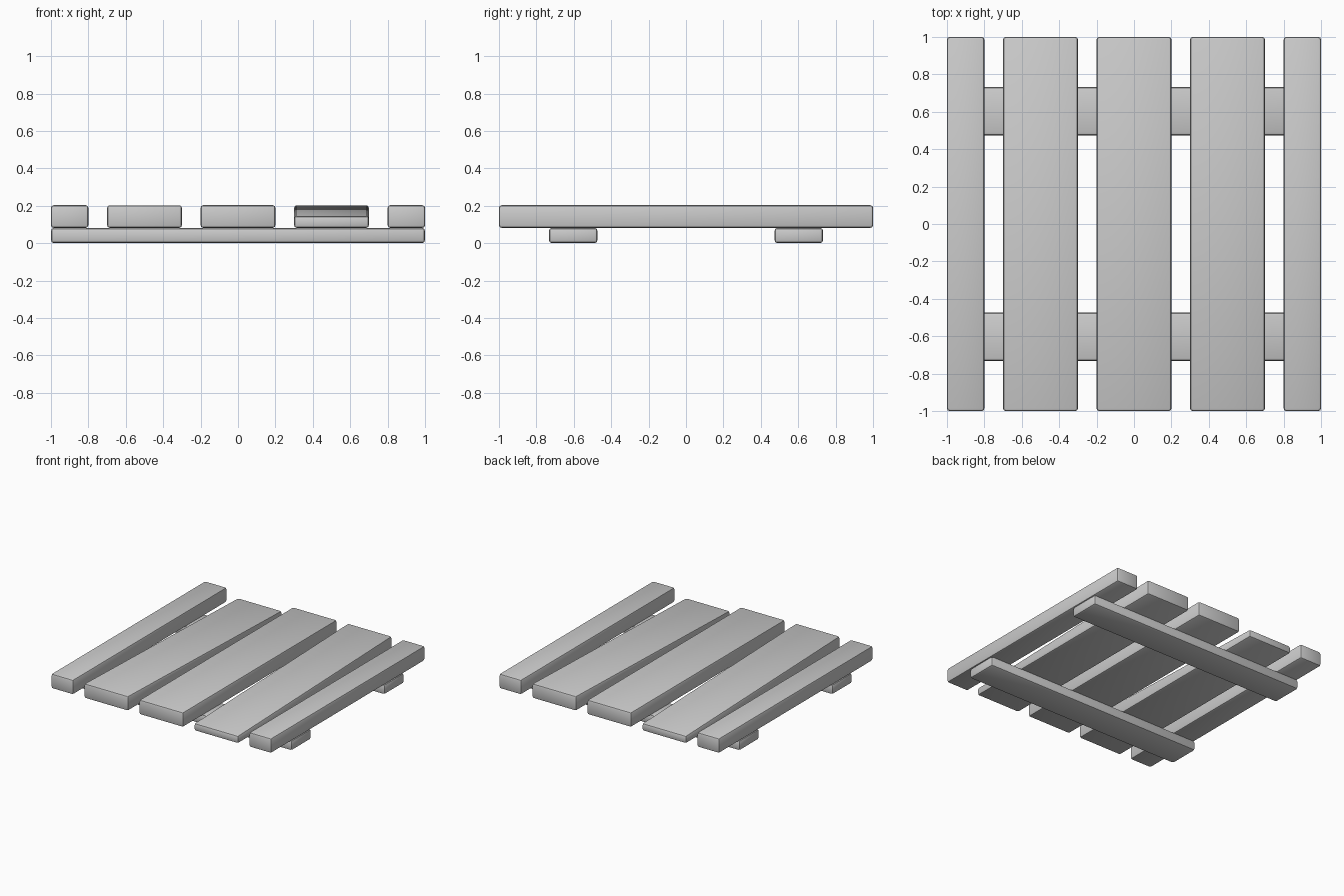
import bpy, bmesh

if "Cube" in bpy.data.objects:
    bpy.data.objects.remove(bpy.data.objects["Cube"])

RAIL_TOP = 0.082
TOP = 0.203
LOW = 0.144  # height of the worn end of a wedge plank


def board(name, x0, x1, y0, y1, z0, z_front, z_back, bevel):
    """Box with separate front and back heights and softened edges."""
    bm = bmesh.new()
    bmesh.ops.create_cube(bm, size=1)
    for v in bm.verts:
        front = v.co.y < 0
        top = v.co.z > 0
        v.co.x = x0 if v.co.x < 0 else x1
        v.co.y = y0 if front else y1
        v.co.z = (z_front if front else z_back) if top else z0
    bmesh.ops.bevel(bm, geom=bm.edges[:], offset=bevel, segments=2,
                    profile=0.5, affect='EDGES', clamp_overlap=True)
    bmesh.ops.recalc_face_normals(bm, faces=bm.faces[:])
    mesh = bpy.data.meshes.new(name)
    bm.to_mesh(mesh)
    bm.free()
    obj = bpy.data.objects.new(name, mesh)
    bpy.context.collection.objects.link(obj)
    bpy.ops.object.select_all(action='DESELECT')
    obj.select_set(True)
    bpy.context.view_layer.objects.active = obj
    bpy.ops.object.shade_smooth_by_angle()
    return obj


# Planks: the two beside the centre taper in opposite directions
planks = [
    ("left_edge_plank", -1.0, -0.8, TOP, TOP),
    ("left_wedge_plank", -0.7, -0.3, TOP, LOW),
    ("centre_plank", -0.2, 0.2, TOP, TOP),
    ("right_wedge_plank", 0.3, 0.7, LOW, TOP),
    ("right_edge_plank", 0.8, 1.0, TOP, TOP),
]
for name, x0, x1, z_front, z_back in planks:
    board(name, x0, x1, -1, 1, RAIL_TOP, z_front, z_back, 0.014)

# Cross rails underneath
for name, y in (("front_rail", -0.603), ("back_rail", 0.603)):
    board(name, -1, 1, y - 0.13, y + 0.13, 0, RAIL_TOP, RAIL_TOP, 0.017)
